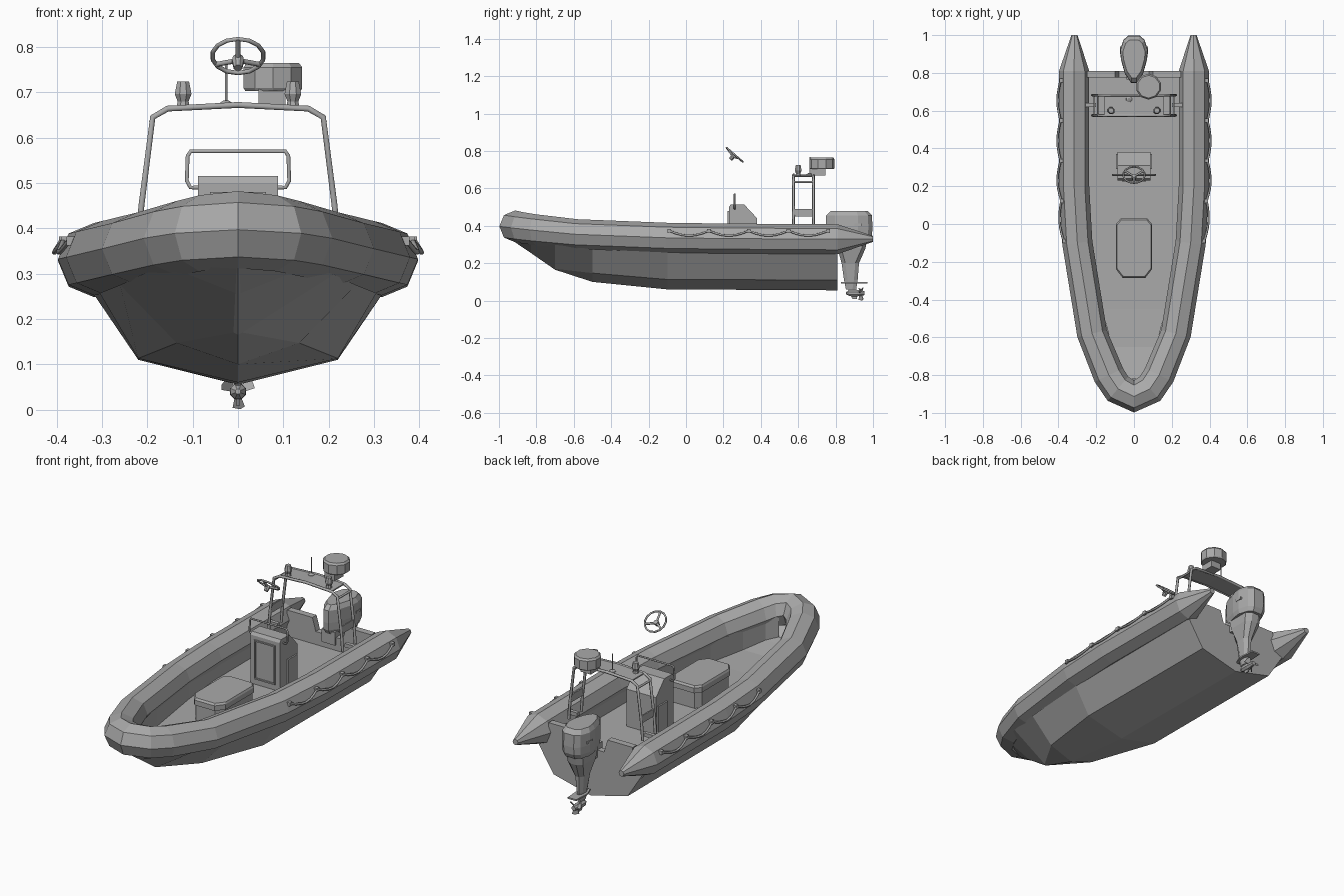
import bpy, bmesh, math
from mathutils import Vector, Matrix

cube = bpy.data.objects.get("Cube")
if cube:
    bpy.data.objects.remove(cube)

grey = bpy.data.materials.new("plain_grey")
grey.use_nodes = True
grey.diffuse_color = (0.4, 0.4, 0.4, 1)
grey.node_tree.nodes["Principled BSDF"].inputs["Base Color"].default_value = (0.4, 0.4, 0.4, 1)


def add(name, mesh):
    mesh.name = name
    mesh.materials.clear()
    mesh.materials.append(grey)
    ob = bpy.data.objects.new(name, mesh)
    bpy.context.scene.collection.objects.link(ob)
    return ob


def loft(name, rings, closed=True, caps=True):
    """Skin a list of equal-length point rings."""
    bm = bmesh.new()
    vs = [[bm.verts.new(p) for p in r] for r in rings]
    n = len(vs[0])
    for a, b in zip(vs, vs[1:]):
        for i in range(n if closed else n - 1):
            j = (i + 1) % n
            bm.faces.new((a[i], a[j], b[j], b[i]))
    if caps:
        bm.faces.new(vs[0])
        bm.faces.new(vs[-1])
    bmesh.ops.recalc_face_normals(bm, faces=bm.faces)
    me = bpy.data.meshes.new(name)
    bm.to_mesh(me)
    bm.free()
    return add(name, me)


def box(name, x, y, z):
    return loft(name, [[(x[0], y[0], h), (x[1], y[0], h), (x[1], y[1], h), (x[0], y[1], h)] for h in z])


def turned(name, centre, profile, sides=10, rot=Matrix()):
    """Revolve (radius, height) pairs around a local z axis."""
    angles = [2 * math.pi * (i + 0.5) / sides for i in range(sides)]
    return loft(name, [[Vector(centre) + rot @ Vector((r * math.cos(a), r * math.sin(a), h))
                        for a in angles] for r, h in profile])


def pipe(name, pts, radius, cyclic=False):
    cu = bpy.data.curves.new(name, "CURVE")
    cu.dimensions = "3D"
    cu.bevel_depth = radius
    cu.bevel_resolution = 1
    cu.use_fill_caps = True
    sp = cu.splines.new("POLY")
    sp.points.add(len(pts) - 1)
    for p, co in zip(sp.points, pts):
        p.co = (*co, 1)
    sp.use_cyclic_u = cyclic
    tmp = bpy.data.objects.new("tmp", cu)
    bpy.context.scene.collection.objects.link(tmp)
    bpy.context.view_layer.update()
    me = bpy.data.meshes.new_from_object(tmp.evaluated_get(bpy.context.evaluated_depsgraph_get()))
    bpy.data.objects.remove(tmp)
    return add(name, me)


def mirror(pts):
    """Append the mirrored points in reverse order, sharing those on the centre line."""
    return pts + [(-p[0], *p[1:]) for p in reversed(pts) if abs(p[0]) > 1e-6]


# Inflatable collar: octagonal sweep with pointed sterns (x, y, z, radius)
path = mirror([(0.315, 1.0, 0.33, 0.016), (0.317, 0.81, 0.328, 0.08), (0.317, 0.2, 0.332, 0.08),
               (0.3, -0.1, 0.336, 0.08), (0.222, -0.58, 0.355, 0.08), (0.133, -0.8, 0.378, 0.083),
               (0.085, -0.872, 0.389, 0.084), (0, -0.913, 0.397, 0.085)])
rings = []
for i, (x, y, z, r) in enumerate(path):
    a, b = path[max(i - 1, 0)], path[min(i + 1, len(path) - 1)]
    t = Vector((b[0] - a[0], b[1] - a[1], 0)).normalized()
    side = Vector((-t.y, t.x, 0))
    rings.append([Vector((x, y, z)) + r * (math.cos(k * math.pi / 4) * side + Vector((0, 0, math.sin(k * math.pi / 4))))
                  for k in range(8)])
loft("inflatable_collar", rings)

# Hull shell (y, keel z, chine x, chine z, edge x, edge z)
stations = [(0.8, 0.055, 0.22, 0.11, 0.315, 0.25), (-0.1, 0.06, 0.22, 0.113, 0.305, 0.257),
            (-0.5, 0.1, 0.135, 0.147, 0.26, 0.275), (-0.7, 0.165, 0.01, 0.17, 0.212, 0.298),
            (-0.83, 0.255, 0.006, 0.257, 0.155, 0.316), (-0.92, 0.316, 0.003, 0.318, 0.075, 0.33),
            (-0.965, 0.338, 0.001, 0.339, 0.005, 0.34)]
loft("hull", [[(ex, y, ez), (cx, y, cz), (0, y, kz), (-cx, y, cz), (-ex, y, ez)]
              for y, kz, cx, cz, ex, ez in stations], closed=False, caps=False)

# Deck floor with side walls (y, half width, floor z, wall top)
deck = [(0.79, 0.25, 0.24, 0.33), (0.15, 0.248, 0.24, 0.33), (-0.1, 0.225, 0.24, 0.335), (-0.45, 0.17, 0.242, 0.345),
        (-0.65, 0.115, 0.25, 0.36), (-0.77, 0.065, 0.27, 0.38), (-0.82, 0.02, 0.28, 0.39)]
loft("deck", [[(w, y, top), (w, y, f), (-w, y, f), (-w, y, top)] for y, w, f, top in deck],
     closed=False, caps=False)

# Transom with motor notch
half = [(0, 0.055), (0.22, 0.11), (0.31, 0.25), (0.25, 0.3), (0.25, 0.38), (0.1, 0.38), (0.08, 0.31)]
loft("transom", [[(x, y, z) for x, z in mirror(half)] for y in (0.775, 0.81)])

# Bow seat box and lid
seat = mirror([(0.07, 0.03), (0.095, 0), (0.095, -0.24), (0.06, -0.285)])


def seat_ring(z, s):
    return [(x * s, -0.125 + (y + 0.125) * s, z) for x, y in seat]


loft("seat_box", [seat_ring(0.235, 0.95), seat_ring(0.325, 0.95)])
loft("seat_lid", [seat_ring(0.325, 1), seat_ring(0.352, 1), seat_ring(0.362, 0.95)])

# Steering console
side = [(0.23, 0.235), (0.23, 0.5), (0.24, 0.515), (0.31, 0.515), (0.38, 0.44), (0.38, 0.235)]
loft("console", [[(x, y, z) for y, z in side] for x in (-0.088, 0.088)])
for s in (-1, 1):
    box("console_door_post", sorted((s * 0.055, s * 0.062)), (0.223, 0.232), (0.27, 0.48))
    box("console_side_panel", sorted((s * 0.086, s * 0.096)), (0.29, 0.37), (0.24, 0.39))
for z in (0.27, 0.473):
    box("console_door_rail", (-0.055, 0.055), (0.223, 0.232), (z, z + 0.007))
pipe("console_handrail", mirror([(0.085, 0.26, 0.49), (0.105, 0.26, 0.49), (0.113, 0.26, 0.505),
                                 (0.111, 0.26, 0.56), (0.104, 0.26, 0.57)]), 0.005)

# Steering wheel
hub = Vector((0, 0.26, 0.78))
tilt = Matrix.Rotation(-0.72, 4, "X")


def wheel_point(angle, r, depth=0):
    return hub + tilt @ Vector((r * math.sin(angle), -r * math.cos(angle), depth))


pipe("steering_wheel", [wheel_point(2 * math.pi * k / 14, 0.057) for k in range(14)], 0.005, True)
for k in range(3):
    a = 2 * math.pi * k / 3
    pipe("wheel_spoke", [wheel_point(a, 0.004, -0.012), wheel_point(a, 0.057)], 0.006)
turned("wheel_hub", hub, [(0.01, -0.035), (0.014, -0.015), (0.012, -0.004)], 8, tilt)

# Radar arch: two hoops, top plate, rungs and side plates
hoop = mirror([(0.22, 0.36), (0.213, 0.45), (0.188, 0.645), (0.155, 0.664), (0, 0.672)])
for y in (0.575, 0.682):
    pipe("arch_hoop", [(x, y, z) for x, z in hoop], 0.0075)
loft("arch_top_plate", [[(x, y, z) for x, z in ((-0.155, 0.66), (0, 0.668), (0.155, 0.66),
                                              (0.155, 0.667), (0, 0.675), (-0.155, 0.667))] for y in (0.575, 0.682)])
for s in (-1, 1):
    pipe("arch_rung", [(s * 0.19, 0.575, 0.635), (s * 0.19, 0.682, 0.635)], 0.006)
    box("arch_side_plate", sorted((s * 0.207, s * 0.214)), (0.575, 0.682), (0.45, 0.49))
    box("arch_foot", sorted((s * 0.2, s * 0.26)), (0.62, 0.64), (0.36, 0.38))
    # Deck lights
    turned("light", (s * 0.121, 0.6, 0.666), [(0.016, 0), (0.013, 0.014), (0.02, 0.03), (0.014, 0.058)], 8)

# Antenna and radar dome
turned("antenna_base", (-0.026, 0.66, 0.668), [(0.018, 0), (0.016, 0.008), (0.006, 0.014)], 8)
pipe("antenna", [(-0.026, 0.662, 0.67), (-0.026, 0.662, 0.768)], 0.003)
box("radar_pedestal", (0.045, 0.105), (0.67, 0.745), (0.668, 0.708))
turned("radar_dome", (0.077, 0.727, 0.703), [(0.064, 0), (0.068, 0.006), (0.068, 0.052), (0.06, 0.062)], 10)

# Outboard motor cowl
egg = mirror([(0.015, 0.747), (0.048, 0.795), (0.069, 0.87), (0.074, 0.92), (0.056, 0.975), (0.03, 0.997)])
loft("motor_cowl", [[(x * s, 0.88 + (y - 0.88) * s, z) for x, y in egg]
                    for z, s in ((0.325, 0.88), (0.35, 0.98), (0.39, 1), (0.455, 0.98), (0.478, 0.8))])
for s in (-1, 1):
    box("cowl_vent", sorted((s * 0.066, s * 0.075)), (0.9, 0.94), (0.4, 0.412))

# Motor leg, bracket, fin plate and gear case
leg = [(0.335, 0.8, 0.97, 0.05), (0.28, 0.81, 0.96, 0.046), (0.2, 0.832, 0.925, 0.026),
       (0.11, 0.845, 0.918, 0.016), (0.06, 0.855, 0.91, 0.01)]
loft("motor_leg", [[(w, a + 0.02, z), (w, b - 0.02, z), (w * 0.4, b, z), (-w * 0.4, b, z),
                    (-w, b - 0.02, z), (-w, a + 0.02, z), (-w * 0.4, a, z), (w * 0.4, a, z)] for z, a, b, w in leg])
box("motor_bracket", (-0.04, 0.04), (0.765, 0.85), (0.27, 0.34))
loft("fin_plate", [[(x, y, z) for x, y in mirror([(0.012, 0.83), (0.03, 0.88), (0.025, 0.97)])] for z in (0.092, 0.1)])
along = Matrix.Rotation(-math.pi / 2, 4, "X")
turned("gear_case", (0, 0.855, 0.04), [(0.006, 0), (0.018, 0.02), (0.019, 0.06), (0.012, 0.1)], 8, along)
loft("skeg", [[(w, a, z), (w, b, z), (-w, b, z), (-w, a, z)]
              for z, a, b, w in ((0.07, 0.86, 0.91, 0.006), (0.008, 0.89, 0.915, 0.003))])

# Propeller blades
for k in range(3):
    turn = Matrix.Rotation(2 * math.pi * k / 3, 4, "Y")
    blade = [(-0.007, -0.006, -0.012), (0.007, 0.006, -0.012), (0.015, 0.013, -0.033),
             (0.005, 0.005, -0.039), (-0.012, -0.011, -0.036)]
    loft("propeller_blade", [[Vector((0, 0.935 + d, 0.04)) + turn @ Vector(p) for p in blade] for d in (-0.002, 0.002)])

# Grab ropes in four scallops per side, with lugs
start, step = -0.09, 0.2125
for s in (-1, 1):
    rope = []
    for k in range(25):
        y = start + step * k / 6
        sag = math.sin(math.pi * (k % 6) / 6)
        base = 0.317 - 0.017 * max(0, (0.2 - y) / 0.3)
        rope.append((s * (base + 0.072 + 0.016 * sag), y, 0.373 - 0.026 * sag))
        if k % 6 == 0:
            box("rope_lug", sorted((s * (base + 0.055), s * (base + 0.078))), (y - 0.01, y + 0.01), (0.362, 0.382))
    pipe("grab_rope", rope, 0.006)
